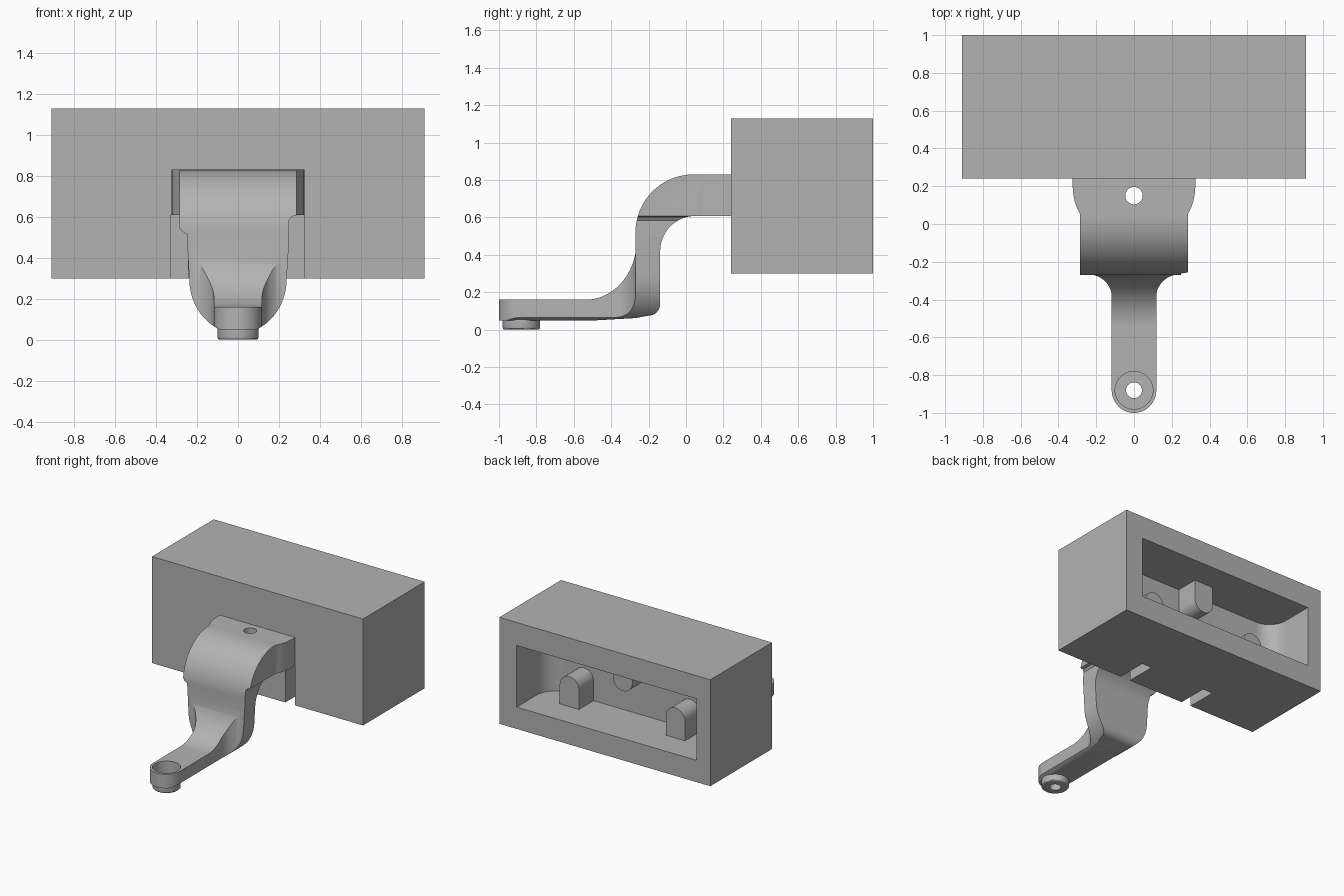
import bpy, bmesh, math
from mathutils import Vector

if "Cube" in bpy.data.objects:
    bpy.data.objects.remove(bpy.data.objects["Cube"])

grey = bpy.data.materials.new("plain grey")
grey.diffuse_color = (0.45, 0.45, 0.45, 1)
grey.use_nodes = True
grey.node_tree.nodes["Principled BSDF"].inputs["Base Color"].default_value = grey.diffuse_color


def arc(cx, cy, rx, ry, a0, a1, n=16):
    """Points on an elliptical arc, angles in degrees."""
    out = []
    for i in range(n + 1):
        a = math.radians(a0 + (a1 - a0) * i / n)
        out.append((cx + rx * math.cos(a), cy + ry * math.sin(a)))
    return out


def circle(cx, cy, r, n=48):
    return arc(cx, cy, r, r, 0, 360, n)[:-1]


def prism(name, pts, axis, lo, hi):
    """Extrude a 2D outline along an axis: x takes (y,z), y takes (x,z), z takes (x,y)."""
    place = {"x": lambda p: (lo, p[0], p[1]),
             "y": lambda p: (p[0], lo, p[1]),
             "z": lambda p: (p[0], p[1], lo)}[axis]
    shift = Vector([hi - lo if a == axis else 0 for a in "xyz"])
    bm = bmesh.new()
    face = bm.faces.new([bm.verts.new(place(p)) for p in pts])
    ext = bmesh.ops.extrude_face_region(bm, geom=[face], use_keep_orig=True)
    bmesh.ops.translate(bm, vec=shift,
                        verts=[g for g in ext["geom"] if isinstance(g, bmesh.types.BMVert)])
    bmesh.ops.recalc_face_normals(bm, faces=bm.faces)
    me = bpy.data.meshes.new(name)
    bm.to_mesh(me)
    bm.free()
    me.materials.append(grey)
    ob = bpy.data.objects.new(name, me)
    bpy.context.collection.objects.link(ob)
    return ob


def combine(target, tool, op):
    """Apply a boolean and discard the tool."""
    mod = target.modifiers.new("bool", "BOOLEAN")
    mod.operation, mod.object, mod.solver = op, tool, "EXACT"
    bpy.context.view_layer.objects.active = target
    bpy.ops.object.modifier_apply(modifier=mod.name)
    bpy.data.objects.remove(tool)


def rect(x0, y0, x1, y1):
    return [(x0, y0), (x1, y0), (x1, y1), (x0, y1)]


def mirror(half):
    """Close a half outline across x = 0."""
    return half + [(-x, y) for x, y in reversed(half)]


# Housing: block with a rear cavity rounded at its inner corners
housing = prism("housing", rect(-0.91, 0.30, 0.91, 1.13), "y", 0.24, 1.0)
cavity = ([(0.76, 1.1)] + arc(0.61, 0.75, 0.15, 0.15, 0, -90)
          + arc(-0.64, 0.75, 0.15, 0.15, -90, -180) + [(-0.79, 1.1)])
combine(housing, prism("cavity_cutter", cavity, "z", 0.47, 0.95), "DIFFERENCE")

# Slots under the bracket, open to the front and bottom
for x0, x1 in ((-0.33, -0.245), (0.24, 0.325)):
    combine(housing, prism("slot_cutter", rect(x0, 0.2, x1, 0.61), "y", 0.2, 0.48), "DIFFERENCE")

# Cavity pegs: two standing on the floor, one hanging from the ceiling
pegs = []
for x, base, side in ((-0.455, 0.465, 1), (0.46, 0.465, 1), (0.0, 0.955, -1)):
    r = 0.083
    outline = [(x + r, base)] + arc(x, base + side * 0.157, r, side * r, 0, 180) + [(x - r, base)]
    pegs.append(prism("cavity_peg", outline, "y", 0.59, 0.78))

# Bracket: strap that curves down into a plate
strap = ([(0.25, 0.83)] + arc(0.04, 0.52, 0.31, 0.31, 90, 180, 32)
         + [(-0.27, 0.062), (-0.2, 0.075)] + arc(-0.2, 0.137, 0.062, 0.062, -80, 0, 10)
         + arc(0.05, 0.42, 0.188, 0.188, 180, 90, 24) + [(0.25, 0.608)])
bracket = prism("bracket_arm", strap, "x", -0.4, 0.4)
strap_plan = mirror([(0.285, -0.4), (0.285, 0.05), (0.302, 0.085), (0.314, 0.12),
                     (0.322, 0.16), (0.325, 0.20), (0.325, 0.3)])
combine(bracket, prism("strap_plan", strap_plan, "z", 0, 1), "INTERSECT")

# Narrow arm with a concave rise and flared root
arm_side = ([(-1.1, 0.05), (-1.1, 0.16)] + arc(-0.54, 0.47, 0.275, 0.31, -90, 0, 28)
            + [(-0.265, 0.5), (-0.2, 0.5), (-0.2, 0.075), (-0.27, 0.062), (-0.48, 0.05)])
arm = prism("arm", arm_side, "x", -0.4, 0.4)
arm_plan = mirror(arc(0, -0.88, 0.118, 0.12, -89, 0, 24)
                  + arc(0.25, -0.385, 0.132, 0.12, 180, 90, 16) + [(0.25, -0.2)])
combine(arm, prism("arm_plan", arm_plan, "z", 0, 1), "INTERSECT")
combine(bracket, arm, "UNION")

# Front silhouette: wide cap, slim waist and rounded lower end
lower = arc(0, 0.30, 0.238, 0.27, -72, 0, 20)
front = (lower + [(0.25, 0.5), (0.25, 0.585), (0.262, 0.602), (0.29, 0.609), (0.4, 0.609), (0.4, 1),
                  (-0.4, 1), (-0.4, 0.60), (-0.325, 0.60), (-0.287, 0.55), (-0.275, 0.53), (-0.25, 0.515)]
         + [(-x, z) for x, z in reversed(lower)])
combine(bracket, prism("front_shape", front, "y", -1.2, 0.5), "INTERSECT")

# Foot boss under the arm tip, with a small bottom chamfer
boss = prism("foot_boss", circle(0, -0.88, 0.1), "z", 0.0, 0.07)
bm = bmesh.new()
bm.from_mesh(boss.data)
rim = [e for e in bm.edges if all(v.co.z < 0.001 for v in e.verts)]
bmesh.ops.bevel(bm, geom=rim, offset=0.012, segments=3, profile=0.5, affect="EDGES")
bm.to_mesh(boss.data)
bm.free()
combine(bracket, boss, "UNION")

# Cup and screw holes
for y, r, z0, z1 in ((-0.88, 0.1, 0.06, 0.3), (-0.88, 0.042, -0.1, 0.3), (0.15, 0.046, 0.5, 1)):
    combine(bracket, prism("hole_cutter", circle(0, y, r), "z", z0, z1), "DIFFERENCE")

# Smooth curved surfaces, keep hard edges
bpy.ops.object.select_all(action="DESELECT")
for ob in [housing, bracket] + pegs:
    ob.select_set(True)
bpy.context.view_layer.objects.active = bracket
bpy.ops.object.shade_smooth_by_angle(angle=math.radians(30))
